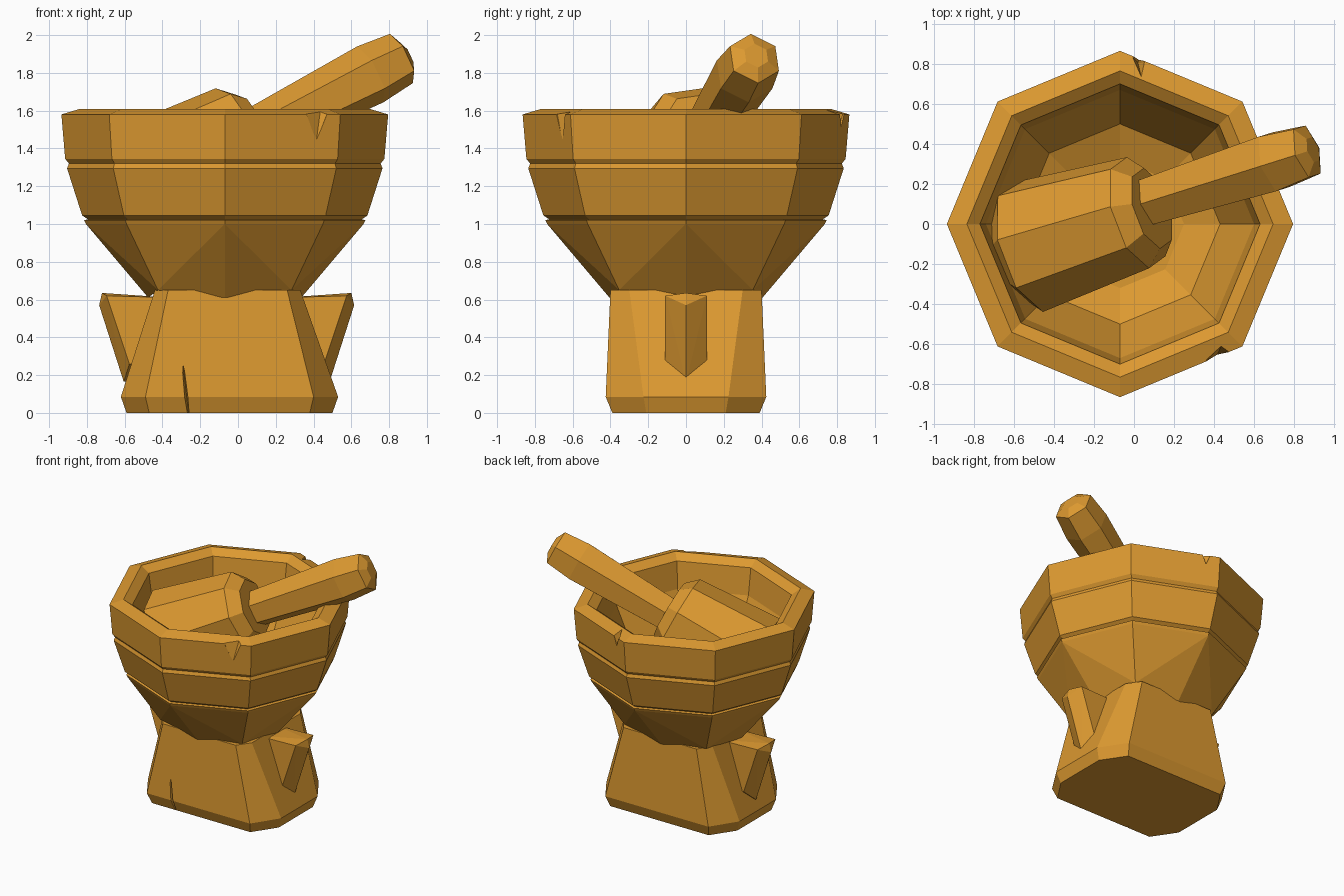
import bpy, bmesh
from math import sin, cos, pi, radians
from mathutils import Vector

cube = bpy.data.objects.get("Cube")
if cube:
    bpy.data.objects.remove(cube, do_unlink=True)

# Single carved-wood colour
COLOUR = (0.72, 0.32, 0.03, 1)
wood = bpy.data.materials.new("golden_wood")
wood.use_nodes = True
wood.diffuse_color = COLOUR
shader = wood.node_tree.nodes["Principled BSDF"]
shader.inputs["Base Color"].default_value = COLOUR
shader.inputs["Roughness"].default_value = 0.8


def finish(name, bm):
    bmesh.ops.recalc_face_normals(bm, faces=bm.faces[:])
    mesh = bpy.data.meshes.new(name)
    bm.to_mesh(mesh)
    bm.free()
    mesh.materials.append(wood)
    obj = bpy.data.objects.new(name, mesh)
    bpy.context.collection.objects.link(obj)
    return obj


def loft(name, rings, folds=()):
    """Join equal rings into a closed solid; folds crease the first band between two points."""
    bm = bmesh.new()
    loops = [[bm.verts.new(p) for p in ring] for ring in rings]
    for a, b in zip(loops, loops[1:]):
        for i in range(len(a)):
            j = (i + 1) % len(a)
            bm.faces.new((a[i], a[j], b[j], b[i]))
    for low, high in folds:
        bmesh.ops.connect_verts(bm, verts=[loops[0][low], loops[1][high]])
    bm.faces.new(loops[0])
    bm.faces.new(loops[-1])
    return finish(name, bm)


def hull(name, points):
    bm = bmesh.new()
    for p in points:
        bm.verts.new(p)
    bmesh.ops.convex_hull(bm, input=bm.verts[:])
    bmesh.ops.dissolve_limit(bm, angle_limit=0.01, verts=bm.verts[:], edges=bm.edges[:])
    return finish(name, bm)


def chip(obj, points):
    """Knock a small wedge out of a part."""
    cutter = hull("chip_cutter", points)
    cutter.hide_render = True
    mod = obj.modifiers.new("chip", "BOOLEAN")
    mod.operation = "DIFFERENCE"
    mod.solver = "EXACT"
    mod.object = cutter
    bpy.context.view_layer.objects.active = obj
    bpy.ops.object.modifier_apply(modifier=mod.name)
    bpy.data.objects.remove(cutter, do_unlink=True)


# Eight-sided bowl: squarish neck, outer wall with two grooves, bevelled rim, hollow inside
BOWL_X = -0.07


def octagon(r, z, corner_r=None, corner_z=None):
    spots = [(r, z), (corner_r or r, corner_z or z)]
    return [(BOWL_X + spots[k % 2][0] * cos(k * pi / 4),
             spots[k % 2][0] * sin(k * pi / 4), spots[k % 2][1]) for k in range(8)]


profile = [(0.735, 1.0), (0.745, 1.02), (0.725, 1.025), (0.755, 1.045),
           (0.835, 1.295), (0.825, 1.32), (0.845, 1.345), (0.865, 1.58),
           (0.765, 1.61), (0.70, 1.565), (0.67, 1.36), (0.50, 1.0), (0.32, 0.92)]
neck = octagon(0.405, 0.61, 0.5, 0.65)
neck_folds = [(k, (k + s) % 8) for k in range(1, 8, 2) for s in (-1, 1)]
bowl = loft("bowl", [neck] + [octagon(r, z) for r, z in profile], neck_folds)
chip(bowl, [(0.34, -0.69, 1.63), (0.49, -0.63, 1.63), (0.44, -0.6, 1.63),
            (0.415, -0.655, 1.44), (0.5, -0.85, 1.57)])
chip(bowl, [(-0.02, 0.845, 1.63), (0.07, 0.807, 1.63), (0.04, 0.72, 1.63),
            (0.02, 0.805, 1.5), (0.05, 0.95, 1.6)])


# Flared foot with cut corners
def cut_rectangle(x0, x1, y, cx, cy, z):
    return [(x, v, z) for x, v in (
        (x0 + cx, -y), (x1 - cx, -y), (x1, cy - y), (x1, y - cy),
        (x1 - cx, y), (x0 + cx, y), (x0, y - cy), (x0, cy - y))]


foot = loft("foot", [cut_rectangle(-0.59, 0.50, 0.39, 0.12, 0.18, 0),
                     cut_rectangle(-0.62, 0.53, 0.425, 0.13, 0.2, 0.085),
                     cut_rectangle(-0.44, 0.33, 0.40, 0.07, 0.1, 0.65)])
chip(foot, [(-0.29, -0.6, 0.25), (-0.29, -0.39, 0.25), (-0.31, -0.6, -0.02),
            (-0.24, -0.6, -0.02), (-0.24, -0.6, 0.05), (-0.26, -0.36, -0.02)])

# Ridged lugs on both sides of the foot
for side, name in ((1, "left_lug"), (-1, "right_lug")):
    ridge = [(0.66, 0, 0.635), (0.675, 0, 0.57), (0.545, 0, 0.165), (0.4, 0, 0.165)]
    edge = [(0.635, 0.11, 0.62), (0.515, 0.11, 0.26), (0.3, 0.11, 0.61), (0.4, 0.11, 0.26)]
    hull(name, [(side * x - 0.06, y, z) for x, y, z in
                ridge + edge + [(x, -y, z) for x, y, z in edge]])

# Tilted pestle: rings sit along one slope, placed by their x position
SLOPE = Vector((1, 0.315, 0.51))
AXIS = SLOPE.normalized()
ACROSS = Vector((-AXIS.y, AXIS.x, 0)).normalized()
UP = AXIS.cross(ACROSS)


def pestle_part(name, start, sides, turn, stations):
    angles = [radians(turn) + 2 * pi * k / sides for k in range(sides)]
    loft(name, [[Vector(start) + SLOPE * x + (ACROSS * sin(a) + UP * cos(a)) * r
                 for a in angles] for x, r in stations])


pestle_part("pestle_head", (0, 0.05, 1.455), 8, 14,
            [(-0.6, 0.24), (-0.52, 0.34), (0.02, 0.29), (0.09, 0.21)])
pestle_part("pestle_handle", (0, 0.09, 1.435), 6, 0,
            [(0.0, 0.13), (0.70, 0.165), (0.865, 0.145), (0.895, 0.07)])
